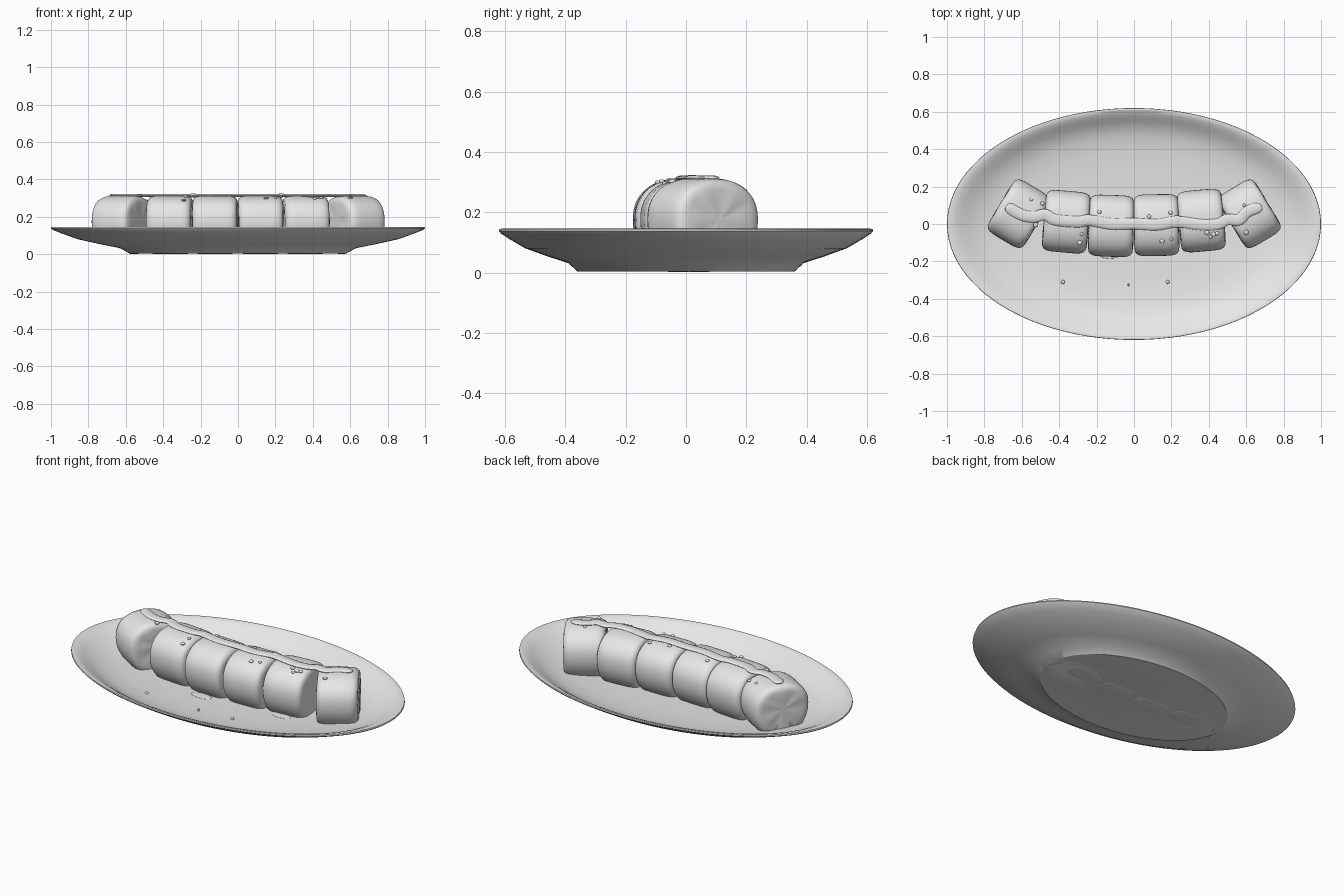
import bpy, bmesh, math
from mathutils import Vector

if "Cube" in bpy.data.objects:
    bpy.data.objects.remove(bpy.data.objects["Cube"])

mat = bpy.data.materials.new("plain grey")
mat.diffuse_color = (0.8, 0.8, 0.8, 1)
mat.use_nodes = True
mat.node_tree.nodes["Principled BSDF"].inputs["Base Color"].default_value = mat.diffuse_color


def loft(name, rings, angle=40):
    """Skin closed rings of points; the first and last ring are capped."""
    bm = bmesh.new()
    loops = [[bm.verts.new(p) for p in ring] for ring in rings]
    n = len(loops[0])
    for a, b in zip(loops, loops[1:]):
        for i in range(n):
            j = (i + 1) % n
            bm.faces.new((a[i], a[j], b[j], b[i]))
    bm.faces.new(loops[0][::-1])
    bm.faces.new(loops[-1])
    bmesh.ops.recalc_face_normals(bm, faces=bm.faces)
    me = bpy.data.meshes.new(name)
    bm.to_mesh(me)
    bm.free()
    ob = bpy.data.objects.new(name, me)
    bpy.context.collection.objects.link(ob)
    return finish(ob, angle)


def finish(ob, angle=40):
    ob.data.materials.clear()
    ob.data.materials.append(mat)
    bpy.ops.object.select_all(action='DESELECT')
    ob.select_set(True)
    bpy.context.view_layer.objects.active = ob
    bpy.ops.object.shade_smooth_by_angle(angle=math.radians(angle))
    return ob


def spow(v, e):
    return math.copysign(abs(v) ** e, v)


# Oval plate: outer underside, rim, then the shallow inside
underside = [(0.58, 0.004), (0.63, 0.032), (0.74, 0.054), (0.86, 0.081),
             (0.94, 0.11), (0.99, 0.13), (1.0, 0.138)]
plate_profile = underside + [(0.998, 0.145), (0.985, 0.146), (0.955, 0.138),
                             (0.92, 0.123), (0.88, 0.103), (0.83, 0.083), (0.76, 0.066),
                             (0.64, 0.053), (0.45, 0.046), (0.2, 0.044)]
N = 96
loft("plate", [[(r * math.cos(2 * math.pi * i / N),
                 0.62 * r * math.sin(2 * math.pi * i / N), z) for i in range(N)]
               for r, z in plate_profile], 30)


def plate_floor(x, y):
    """Lowest height a piece may reach: just inside the plate's underside."""
    r = math.hypot(x, y / 0.62)
    if r <= 0.58:
        return 0.002
    for (r0, z0), (r1, z1) in zip(underside, underside[1:]):
        if r <= r1:
            return z0 + (z1 - z0) * (r - r0) / (r1 - r0) + 0.004
    return 0.14


# Roll pieces: centre x, centre y, turn in degrees, length
pieces = [(-0.616, 0.055, -31, 0.225), (-0.362, 0.012, -5, 0.24),
          (-0.122, -0.01, -2, 0.24), (0.12, -0.006, 1, 0.24),
          (0.36, 0.018, 5, 0.24), (0.618, 0.055, 31, 0.225)]
# Each section is widest at MID, with a flatter top and a rounder underside
HALF_W, MID = 0.165, 0.175
TOP, TOP_POWER, BOTTOM, BOTTOM_POWER = 0.138, 2.3, 0.18, 2.0


def section(piece, x, s, flute):
    cx, cy, turn, _ = piece
    c, sn = math.cos(math.radians(turn)), math.sin(math.radians(turn))
    ring = []
    for i in range(64):
        a = 2 * math.pi * i / 64
        u = x + flute * math.cos(6 * a)
        half, power = (TOP, TOP_POWER) if i <= 32 else (BOTTOM, BOTTOM_POWER)
        v = s * HALF_W * spow(math.cos(a), 2 / power)
        wx, wy = cx + u * c - v * sn, cy + u * sn + v * c
        z = MID + s * half * spow(math.sin(a), 2 / power)
        ring.append((wx, wy, max(z, plate_floor(wx, wy))))
    return ring


for k, piece in enumerate(pieces):
    h = piece[3] / 2
    end = [(h, 0.1, 0), (h, 0.45, 0.002), (h, 0.72, 0.001), (h - 0.003, 0.85, 0),
           (h - 0.012, 0.93, 0), (h - 0.028, 0.975, 0), (h - 0.05, 0.995, 0),
           (h - 0.08, 1.0, 0)]
    loft("roll_piece_%d" % (k + 1),
         [section(piece, -x, s, f) for x, s, f in end]
         + [section(piece, x, s, f) for x, s, f in reversed(end)], 60)


# Sauce ribbon along the top of the pieces
path = [(-0.68, 0.1), (-0.65, 0.075), (-0.59, 0.045), (-0.53, 0.038),
        (-0.475, 0.05), (-0.42, 0.022), (-0.3, 0.012), (-0.24, 0.02),
        (-0.12, 0.0), (0, 0.002), (0.12, -0.004), (0.23, 0.012), (0.36, -0.004),
        (0.45, 0.0), (0.5, 0.024), (0.56, 0.022), (0.6, 0.06), (0.64, 0.08),
        (0.685, 0.088)]


def spline(t):
    i = min(int(t), len(path) - 2)
    p = [Vector(path[min(max(i + d, 0), len(path) - 1)]) for d in (-1, 0, 1, 2)]
    u = t - i
    return 0.5 * (2 * p[1] + (p[2] - p[0]) * u + (2 * p[0] - 5 * p[1] + 4 * p[2] - p[3]) * u * u
                  + (3 * p[1] - p[0] - 3 * p[2] + p[3]) * u ** 3)


steps, span = 108, len(path) - 1
ribbon = []
for s in range(steps + 1):
    t = span * s / steps
    c = spline(t)
    d = (spline(min(t + 0.05, span)) - spline(max(t - 0.05, 0))).normalized()
    edge = min(t, span - t)
    w = 0.03 * math.sqrt(max(0.08, 1 - (1 - min(edge, 1)) ** 2))
    ribbon.append([(c.x - d.y * w * math.cos(a), c.y + d.x * w * math.cos(a),
                    0.314 + 0.3 * w * math.sin(a))
                   for a in [2 * math.pi * i / 12 for i in range(12)]])
loft("sauce_ribbon", ribbon, 70)


# Drops, flattened balls resting on the pieces or the plate
def drop(name, x, y, z, rx, ry, rz):
    bpy.ops.mesh.primitive_uv_sphere_add(segments=16, ring_count=8, location=(x, y, z))
    ob = bpy.context.object
    ob.name = name
    ob.scale = (rx, ry, rz)
    finish(ob, 60)


def top_of_roll(x, y):
    cx, cy, turn, _ = min(pieces, key=lambda p: (p[0] - x) ** 2 + (p[1] - y) ** 2)
    a = math.radians(turn)
    v = -(x - cx) * math.sin(a) + (y - cy) * math.cos(a)
    return MID + TOP * max(0, 1 - abs(v / HALF_W) ** TOP_POWER) ** (1 / TOP_POWER)


for x in (-0.24, 0.23):
    drop("sauce_blob", x, 0.02, 0.314, 0.027, 0.027, 0.0105)
small = [(-0.55, 0.13), (-0.49, 0.11), (-0.525, -0.005), (-0.33, 0.0),
         (-0.185, 0.065), (-0.29, -0.1), (-0.28, -0.055), (0.08, 0.04),
         (0.15, -0.09), (0.2, -0.08), (0.195, 0.06), (0.39, -0.045),
         (0.41, -0.07), (0.445, -0.05), (0.425, -0.055), (0.59, 0.1),
         (0.65, 0.065), (0.6, -0.045)]
for k, (x, y) in enumerate(small):
    r = 0.009 + 0.002 * (k % 3)
    drop("sauce_drop", x, y, top_of_roll(x, y), r, r, 0.007)
for x, y, r in [(-0.38, -0.31, 0.01), (-0.03, -0.325, 0.006), (0.18, -0.31, 0.01)]:
    drop("plate_drop", x, y, 0.054, r, r, 0.008)

# Thin puddles on the plate under the front of the roll
for x, y in [(-0.13, -0.155), (0.36, -0.115)]:
    drop("sauce_puddle", x, y, 0.047, 0.065, 0.03, 0.004)
